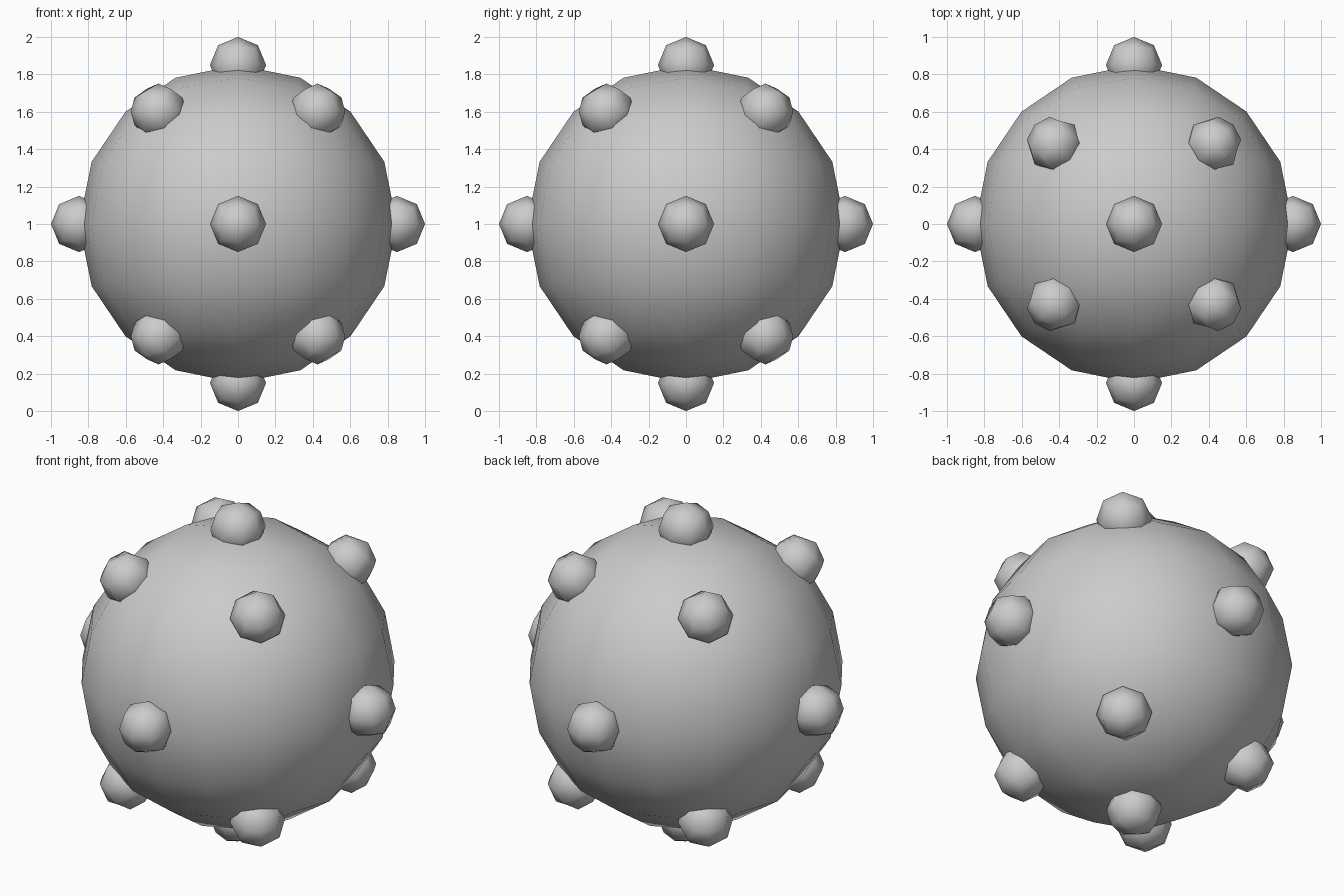
import bpy
from math import radians
from mathutils import Euler, Vector

if "Cube" in bpy.data.objects:
    bpy.data.objects.remove(bpy.data.objects["Cube"])

BODY_R = 0.85
STUD_R = 0.15
CENTRE = Vector((0, 0, 1))


def round_cube(name, radius, levels, location, rotation=(0, 0, 0)):
    """Cube subdivided and cast to a sphere, smooth shaded."""
    bpy.ops.mesh.primitive_cube_add(size=2 * radius, location=location, rotation=rotation)
    obj = bpy.context.object
    obj.name = name
    bpy.ops.object.shade_smooth()
    sub = obj.modifiers.new("subdivide", 'SUBSURF')
    sub.levels = sub.render_levels = levels
    cast = obj.modifiers.new("spherify", 'CAST')
    cast.cast_type = 'SPHERE'
    cast.factor = 1.0
    cast.use_radius_as_size = False
    cast.size = radius
    return obj


def stud(name, tilt, turn):
    """Stud centred on the body surface, tilted from the pole then turned about z."""
    rot = Euler((radians(tilt), 0, radians(turn)))
    pos = Vector((0, 0, BODY_R))
    pos.rotate(rot)
    round_cube(name, STUD_R, 1, CENTRE + pos, rot)


# main ball
round_cube("ball", BODY_R, 2, CENTRE)

# studs at both poles
stud("stud_top", 0, 0)
stud("stud_bottom", 180, 0)

# studs around the equator and in the rings at 45 degrees above and below
for i in range(4):
    stud(f"stud_equator_{i + 1}", 90, 90 * i)
    stud(f"stud_upper_{i + 1}", 45, 45 + 90 * i)
    stud(f"stud_lower_{i + 1}", 135, 45 + 90 * i)
